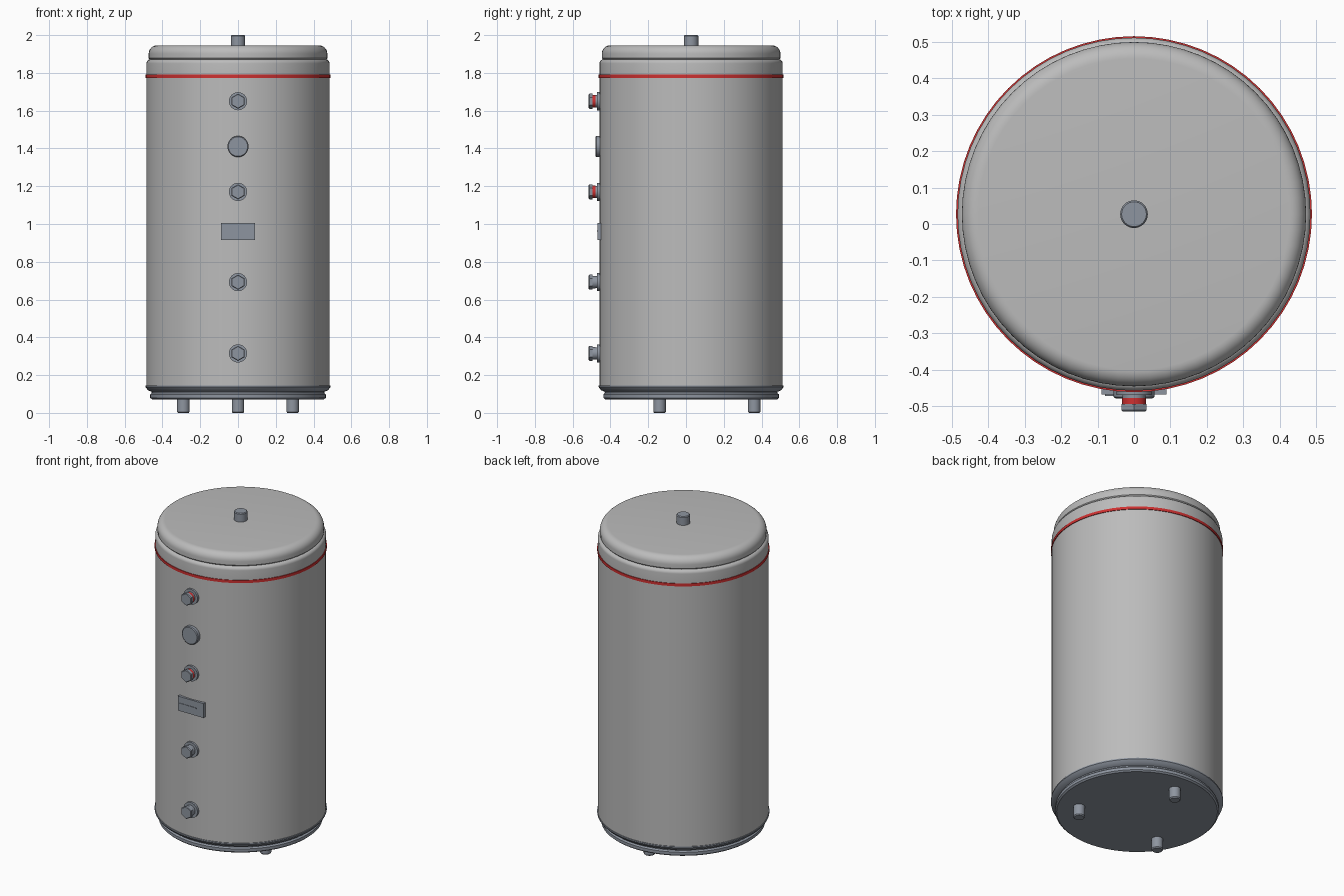
import bpy, math

if "Cube" in bpy.data.objects:
    bpy.data.objects.remove(bpy.data.objects["Cube"])

CY = 0.027          # tank axis, shifted back to make room for the fittings


def material(name, rgb):
    m = bpy.data.materials.new(name)
    m.diffuse_color = (*rgb, 1)
    m.use_nodes = True
    m.node_tree.nodes["Principled BSDF"].inputs["Base Color"].default_value = m.diffuse_color
    return m


SHELL = material("light_grey", (0.50, 0.50, 0.50))
STEEL = material("slate_grey", (0.27, 0.30, 0.35))
RED = material("red", (0.62, 0.03, 0.03))


def finish(ob, name, mat, angle=35):
    ob.name = name
    ob.data.materials.append(mat)
    bpy.ops.object.select_all(action='DESELECT')
    ob.select_set(True)
    bpy.context.view_layer.objects.active = ob
    bpy.ops.object.shade_smooth_by_angle(angle=math.radians(angle))
    return ob


def lathe(name, profile, mat, steps=64, loc=(0, CY, 0), rot=(0, 0, 0)):
    """Spin (radius, height) points round the z axis and cap both ends."""
    verts, faces = [], []
    for r, z in profile:
        for i in range(steps):
            a = 2 * math.pi * i / steps
            verts.append((r * math.cos(a), r * math.sin(a), z))
    for j in range(len(profile) - 1):
        for i in range(steps):
            k = (i + 1) % steps
            a, b = j * steps, (j + 1) * steps
            faces.append((a + i, a + k, b + k, b + i))
    faces.append(tuple(reversed(range(steps))))
    top = (len(profile) - 1) * steps
    faces.append(tuple(range(top, top + steps)))
    me = bpy.data.meshes.new(name)
    me.from_pydata(verts, [], faces)
    ob = bpy.data.objects.new(name, me)
    bpy.context.collection.objects.link(ob)
    ob.location, ob.rotation_euler = loc, rot
    return finish(ob, name, mat)


def rounded(r, z, rad, steps=6):
    """Quarter-round top edge ending at height z."""
    return [(r - rad + rad * math.cos(t), z - rad + rad * math.sin(t))
            for t in (math.pi / 2 * i / steps for i in range(steps + 1))]


def front_part(name, profile, mat, z, steps=32):
    """Lathe pointing out of the front; heights are distances from the axis."""
    return lathe(name, profile, mat, steps, (0, CY, z), (math.pi / 2, 0, 0))


def box(name, size, loc, mat):
    bpy.ops.mesh.primitive_cube_add(size=1, location=loc)
    ob = bpy.context.object
    ob.scale = size
    bpy.ops.object.transform_apply(location=False, rotation=False, scale=True)
    return finish(ob, name, mat)


# Tank shell, collar and domed-edge lid
lathe("tank_body", [(0.485, 0.14), (0.485, 1.776)], SHELL)
lathe("collar", [(0.485, 1.79)] + rounded(0.485, 1.872, 0.022), SHELL)
lathe("lid", [(0.464, 1.868), (0.473, 1.878)] + rounded(0.473, 1.946, 0.045, 8), SHELL)
lathe("red_band", [(0.489, 1.774), (0.489, 1.791)], RED)

# Base skirt and bottom rim
lathe("base_skirt", [(0.455, 0.10), (0.458, 0.112), (0.477, 0.12),
                     (0.489, 0.136), (0.489, 0.144)], STEEL)
lathe("bottom_rim", [(0.456, 0.072), (0.465, 0.08), (0.465, 0.098),
                     (0.456, 0.106)], STEEL)

# Three feet
for i in range(3):
    a = math.radians(90 + 120 * i)
    lathe(f"foot_{i + 1}", [(0.028, 0), (0.033, 0.006), (0.033, 0.08)], STEEL, 24,
          (0.334 * math.cos(a), CY + 0.334 * math.sin(a), 0))

# Top outlet
lathe("top_outlet", [(0.038, 1.94), (0.038, 1.995), (0.034, 2.0)], STEEL, 32)

# Pipe fittings: flange, neck and hexagonal cap; the upper pair are red
for i, (z, mat) in enumerate([(1.65, RED), (1.17, RED), (0.692, STEEL), (0.315, STEEL)]):
    front_part(f"fitting_flange_{i + 1}", [(0.048, 0.478), (0.048, 0.497)], STEEL, z)
    front_part(f"fitting_neck_{i + 1}", [(0.032, 0.48), (0.032, 0.507)], STEEL, z)
    front_part(f"fitting_ring_{i + 1}", [(0.033, 0.505), (0.033, 0.522)], mat, z)
    cap = front_part(f"fitting_cap_{i + 1}", [(0.040, 0.521), (0.040, 0.538),
                                              (0.036, 0.542)], STEEL, z, 6)
    cap.rotation_euler = (math.pi / 2, math.radians(30), 0)

# Round gauge
front_part("gauge", [(0.056, 0.476), (0.056, 0.502), (0.051, 0.506)], STEEL, 1.41, 40)

# Data plate with a thin raised bar
box("data_plate", (0.178, 0.02, 0.09), (0, CY - 0.486, 0.96), STEEL)
box("plate_bar", (0.12, 0.004, 0.006), (-0.02, CY - 0.497, 0.962), STEEL)
